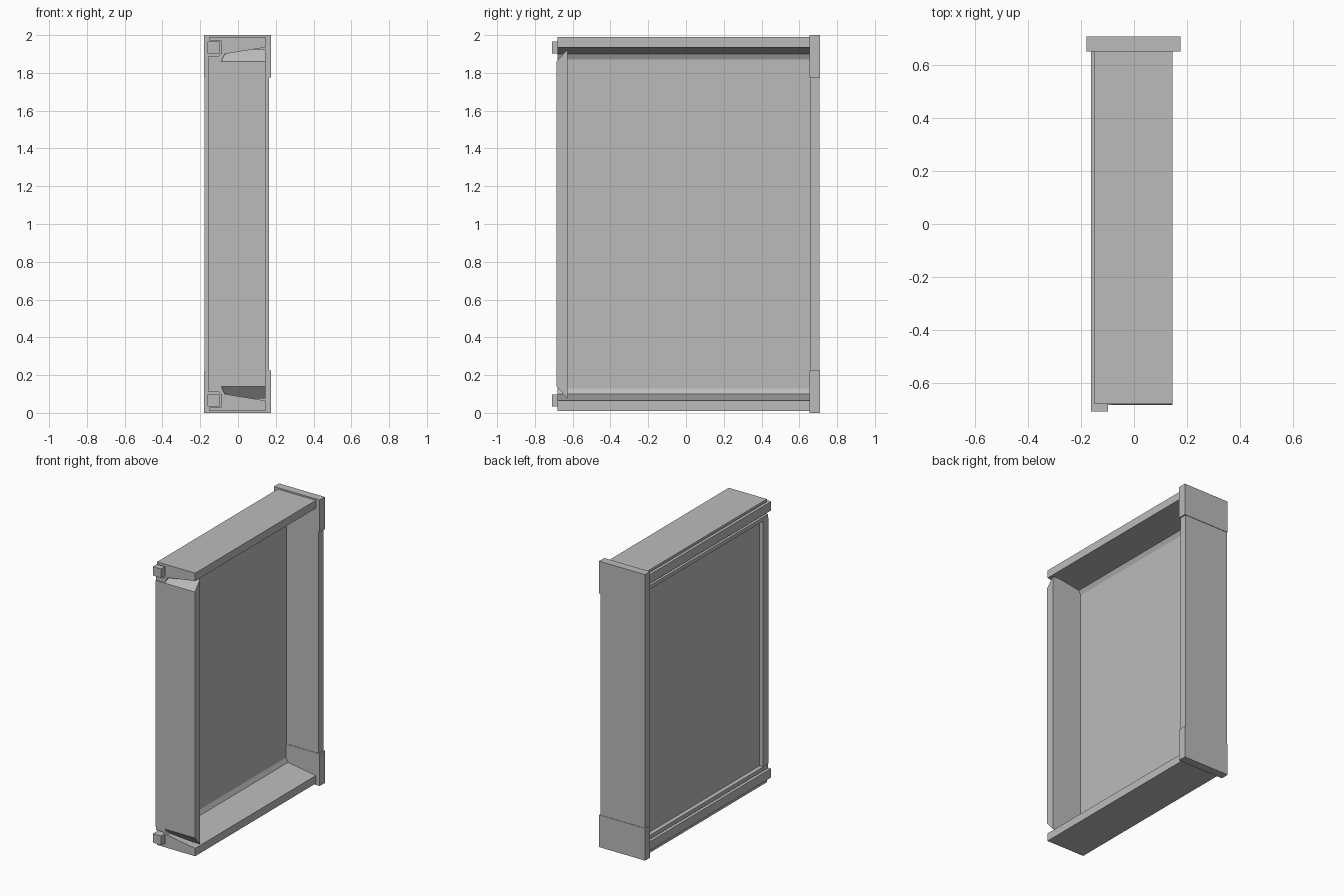
import bpy
import bmesh
from mathutils import Vector

cube = bpy.data.objects.get("Cube")
if cube:
    bpy.data.objects.remove(cube, do_unlink=True)

# Single plain grey
grey = bpy.data.materials.new("plain_grey")
grey.use_nodes = True
GREY = (0.5, 0.5, 0.5, 1.0)
grey.diffuse_color = GREY
grey.node_tree.nodes["Principled BSDF"].inputs["Base Color"].default_value = GREY


def extrude(name, points, vector):
    """Make a solid by extruding a closed outline of 3D points along a vector."""
    bm = bmesh.new()
    face = bm.faces.new([bm.verts.new(p) for p in points])
    result = bmesh.ops.extrude_face_region(bm, geom=[face], use_keep_orig=True)
    moved = [g for g in result["geom"] if isinstance(g, bmesh.types.BMVert)]
    bmesh.ops.translate(bm, verts=moved, vec=Vector(vector))
    bmesh.ops.recalc_face_normals(bm, faces=bm.faces)
    mesh = bpy.data.meshes.new(name)
    bm.to_mesh(mesh)
    bm.free()
    mesh.materials.append(grey)
    obj = bpy.data.objects.new(name, mesh)
    bpy.context.collection.objects.link(obj)
    return obj


def box(name, x, y, z):
    outline = [(x[0], y[0], z[0]), (x[1], y[0], z[0]),
               (x[1], y[0], z[1]), (x[0], y[0], z[1])]
    return extrude(name, outline, (0, y[1] - y[0], 0))


# Rail cross-section (x, z): sloped inner side, hooked channel on the other
RAIL = [(-0.15, 1.99), (0.145, 1.99), (0.145, 1.935), (-0.07, 1.90),
        (-0.09, 1.86), (-0.16, 1.86), (-0.16, 1.887), (-0.105, 1.887),
        (-0.09, 1.90), (-0.09, 1.972), (-0.15, 1.972)]

# Rails, channel rods and corner caps, mirrored about mid height
for side, flip in (("top", False), ("bottom", True)):
    def fz(z):
        return 2 - z if flip else z
    extrude(side + "_rail", [(x, -0.68, fz(z)) for x, z in RAIL], (0, 1.34, 0))
    box(side + "_rod", (-0.162, -0.098), (-0.71, 0.66), (fz(1.903), fz(1.965)))
    box(side + "_corner_cap", (-0.18, 0.175), (0.653, 0.71), (fz(1.775), fz(2.0)))

# Front wall with bevelled ends that meet the rails
wall = [(-0.685, 0.14), (-0.685, 1.86), (-0.627, 1.925), (-0.627, 0.075)]
extrude("front_wall", [(-0.085, y, z) for y, z in wall], (0.23, 0, 0))
box("front_wall_edge", (-0.158, -0.085), (-0.685, -0.627), (0.14, 1.86))

# Back wall between the caps
box("back_wall", (-0.178, 0.165), (0.656, 0.707), (0.225, 1.775))

# Panel closing one side of the frame
box("panel", (-0.13, -0.085), (-0.63, 0.657), (0.12, 1.88))
